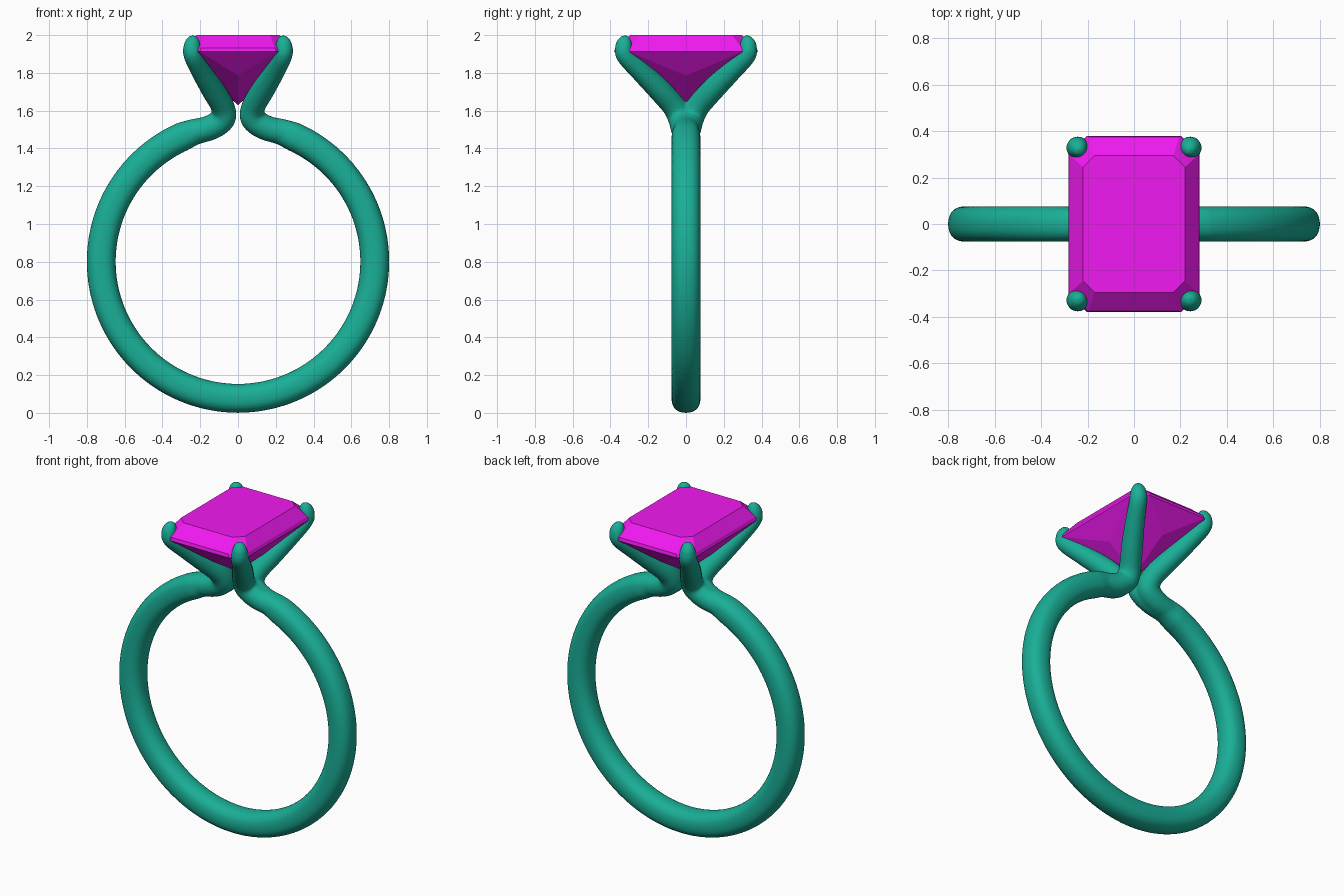
import bpy, bmesh
from math import sin, cos, pi, radians
from mathutils import Vector

if "Cube" in bpy.data.objects:
    bpy.data.objects.remove(bpy.data.objects["Cube"])


def material(name, rgb):
    m = bpy.data.materials.new(name)
    m.diffuse_color = (*rgb, 1)
    m.use_nodes = True
    m.node_tree.nodes["Principled BSDF"].inputs["Base Color"].default_value = m.diffuse_color
    return m


def make_object(name, bm, mat):
    bmesh.ops.recalc_face_normals(bm, faces=bm.faces)
    me = bpy.data.meshes.new(name)
    bm.to_mesh(me)
    bm.free()
    ob = bpy.data.objects.new(name, me)
    bpy.context.collection.objects.link(ob)
    me.materials.append(mat)
    return ob


def spline(keys, steps=8):
    """Catmull-Rom through (x, y, z, radius) keys."""
    k = [Vector(p) for p in keys]
    k = [2 * k[0] - k[1]] + k + [2 * k[-1] - k[-2]]
    out = []
    for i in range(1, len(k) - 2):
        a, b, c, d = k[i - 1:i + 3]
        for s in range(steps):
            t = s / steps
            out.append(0.5 * (2 * b + (c - a) * t + (2 * a - 5 * b + 4 * c - d) * t * t
                              + (3 * b - a - 3 * c + d) * t ** 3))
    return out + [k[-2]]


def sweep(bm, path, power=1.0, sides=24):
    """Tube along the path; power below 1 squares off the section."""
    rings = []
    for i, p in enumerate(path):
        q0, q1 = path[max(i - 1, 0)], path[min(i + 1, len(path) - 1)]
        tan = (q1.xyz - q0.xyz).normalized()
        out = tan.cross(Vector((0, 1, 0))).normalized()
        side = out.cross(tan)
        ring = []
        for j in range(sides):
            c, s = cos(2 * pi * j / sides), sin(2 * pi * j / sides)
            c = abs(c) ** power * (1 if c > 0 else -1)
            s = abs(s) ** power * (1 if s > 0 else -1)
            ring.append(bm.verts.new(p.xyz + (out * c + side * s) * p.w))
        rings.append(ring)
    for a, b in zip(rings, rings[1:]):
        for j in range(sides):
            n = (j + 1) % sides
            bm.faces.new((a[j], a[n], b[n], b[j]))
    bm.faces.new(rings[0])
    bm.faces.new(rings[-1])


metal = material("teal_metal", (0.01, 0.43, 0.31))
stone = material("magenta_stone", (0.88, 0.01, 0.88))

# Band: open circle, ends hidden where the prongs take over
bm = bmesh.new()
band = []
for i in range(121):
    a = radians(10 + 340 * i / 120)
    edge = min(i, 120 - i)
    r = 0.077 if edge > 5 else 0.058 + 0.0038 * edge
    band.append(Vector((0.724 * sin(a), 0, 0.801 + 0.724 * cos(a), r)))
sweep(bm, band, power=0.85)

# Four prongs growing out of the band ends
prong = [(0.24, 0.008, 1.482, 0.064), (0.14, 0.016, 1.513, 0.067),
         (0.078, 0.03, 1.56, 0.066), (0.083, 0.065, 1.625, 0.063),
         (0.135, 0.145, 1.715, 0.062), (0.193, 0.24, 1.81, 0.056),
         (0.236, 0.318, 1.89, 0.051), (0.243, 0.329, 1.935, 0.047),
         (0.238, 0.322, 1.968, 0.038), (0.231, 0.312, 1.988, 0.022),
         (0.228, 0.308, 1.995, 0.004)]
for sx in (1, -1):
    for sy in (1, -1):
        sweep(bm, spline([(x * sx, y * sy, z, r) for x, y, z, r in prong]))
ring = make_object("ring_band_and_prongs", bm, metal)

# Fuse the tubes into one smooth casting
rm = ring.modifiers.new("fuse", 'REMESH')
rm.mode = 'VOXEL'
rm.voxel_size = 0.01
rm.use_smooth_shade = True
sm = ring.modifiers.new("soften", 'SMOOTH')
sm.factor = 0.5
sm.iterations = 6

# Stone: cut-corner table, thin girdle, pavilion with four side keels
bm = bmesh.new()


def octagon(x, y, cut, z):
    for sx in (1, -1):
        for sy in (1, -1):
            bm.verts.new((sx * (x - cut), sy * y, z))
            bm.verts.new((sx * x, sy * (y - cut), z))


octagon(0.22, 0.295, 0.05, 2.0)
octagon(0.275, 0.375, 0.08, 1.932)
octagon(0.282, 0.38, 0.08, 1.912)
for s in (1, -1):
    bm.verts.new((0, s * 0.25, 1.785))
    bm.verts.new((s * 0.18, 0, 1.785))
bm.verts.new((0, 0, 1.63))
bmesh.ops.convex_hull(bm, input=bm.verts)
bmesh.ops.dissolve_limit(bm, angle_limit=radians(1), verts=bm.verts, edges=bm.edges)
make_object("emerald_cut_stone", bm, stone)
